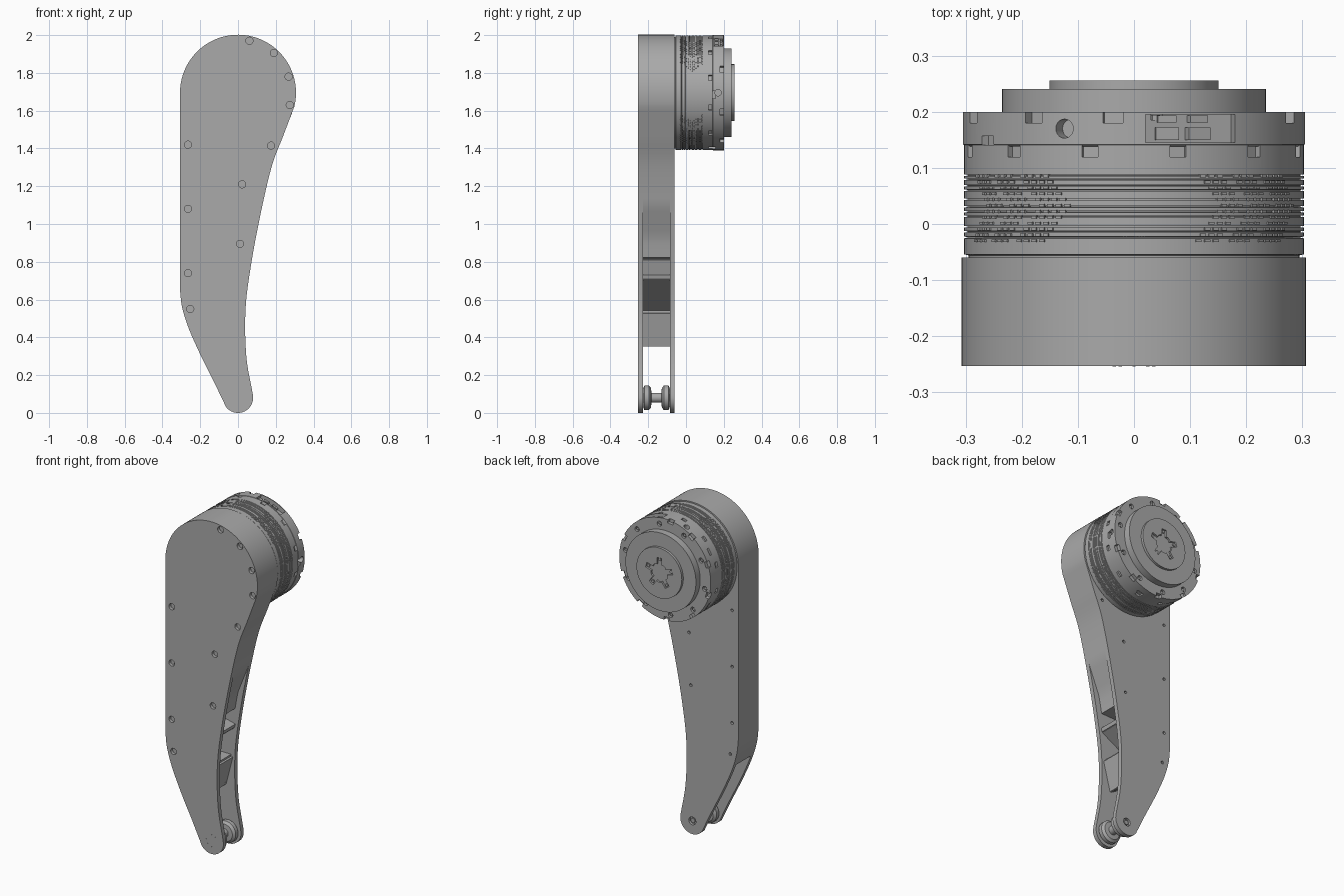
import bpy, bmesh, math
from math import sin, cos, pi, radians
from mathutils import Vector, Matrix

if "Cube" in bpy.data.objects:
    bpy.data.objects.remove(bpy.data.objects["Cube"])

grey = bpy.data.materials.new("mid grey")
grey.use_nodes = True
COLOUR = (0.4, 0.4, 0.4, 1)
grey.diffuse_color = COLOUR
grey.node_tree.nodes["Principled BSDF"].inputs["Base Color"].default_value = COLOUR

HUB_Z, FOOT_Z = 1.695, 0.08
FRONT, BACK = -0.253, -0.06
PLATE = 0.026


def finish(name, bm):
    bmesh.ops.recalc_face_normals(bm, faces=bm.faces)
    mesh = bpy.data.meshes.new(name)
    bm.to_mesh(mesh)
    bm.free()
    obj = bpy.data.objects.new(name, mesh)
    bpy.context.collection.objects.link(obj)
    mesh.materials.append(grey)
    return obj


def add_prism(bm, pts, y0, y1):
    """Extrude an outline of (x, z) points along y."""
    face = bm.faces.new([bm.verts.new((x, y0, z)) for x, z in pts])
    ext = bmesh.ops.extrude_face_region(bm, geom=[face])["geom"]
    bmesh.ops.translate(bm, vec=(0, y1 - y0, 0),
                        verts=[v for v in ext if isinstance(v, bmesh.types.BMVert)])


def prisms(name, items):
    bm = bmesh.new()
    for pts, y0, y1 in items:
        add_prism(bm, pts, y0, y1)
    return finish(name, bm)


def circle(x, z, r, n=20):
    return [(x + r * cos(2 * pi * i / n), z + r * sin(2 * pi * i / n)) for i in range(n)]


def lathe(name, profile, z, n=96):
    """Spin a closed profile of (radius, y) points about a y axis."""
    bm = bmesh.new()
    rings = [[bm.verts.new((r * cos(2 * pi * i / n), y, z + r * sin(2 * pi * i / n)))
              for i in range(n)] for r, y in profile]
    for a, b in zip(rings, rings[1:]):
        for i in range(n):
            j = (i + 1) % n
            bm.faces.new((a[i], a[j], b[j], b[i]))
    bm.faces.new(rings[0])
    bm.faces.new(rings[-1])
    return finish(name, bm)


def radial_boxes(name, items):
    """Boxes round the motor axis: angle, radius, y, radial, y and tangent sizes."""
    bm = bmesh.new()
    for ang, r, y, dr, dy, dt in items:
        m = (Matrix.Translation((0, y, HUB_Z)) @ Matrix.Rotation(-radians(ang), 4, 'Y')
             @ Matrix.Translation((r, 0, 0)) @ Matrix.Diagonal((dr, dy, dt, 1)))
        bmesh.ops.create_cube(bm, size=1, matrix=m)
    return finish(name, bm)


def cut(obj, cutter):
    mod = obj.modifiers.new("cut", 'BOOLEAN')
    mod.operation, mod.solver, mod.object = 'DIFFERENCE', 'EXACT', cutter
    bpy.context.view_layer.objects.active = obj
    bpy.ops.object.modifier_apply(modifier=mod.name)
    bpy.data.objects.remove(cutter)


def spline(pts, steps=8):
    """Smooth curve through points."""
    p = [Vector(q) for q in pts]
    p = [2 * p[0] - p[1]] + p + [2 * p[-1] - p[-2]]
    out = []
    for a, b, c, d in zip(p, p[1:], p[2:], p[3:]):
        for i in range(steps):
            t = i / steps
            out.append(tuple(b + (c - a) * t / 2 + (a - 2.5 * b + 2 * c - d / 2) * t * t
                             + (1.5 * (b - c) + (d - a) / 2) * t ** 3))
    return out + [pts[-1]]


def arc(z, r, a0, a1, n):
    return [(r * cos(radians(a0 + (a1 - a0) * i / n)),
             z + r * sin(radians(a0 + (a1 - a0) * i / n))) for i in range(n + 1)]


# Leg outline
right = spline([(0.29, 1.6), (0.237, 1.46), (0.18, 1.31), (0.123, 1.07), (0.07, 0.79),
                (0.04, 0.55), (0.044, 0.3), (0.078, 0.1)])
left = spline([(-0.07, 0.045), (-0.13, 0.17), (-0.2, 0.31), (-0.262, 0.45),
               (-0.296, 0.56), (-0.307, 0.65)])
foot = arc(FOOT_Z, 0.08, 0, -145, 20)
top = arc(HUB_Z, 0.307, 180, -14, 60)
outline = right + foot + left + top

front_plate = prisms("front_plate", [(outline, FRONT, FRONT + PLATE)])
back_plate = prisms("back_plate", [(outline, BACK - PLATE, BACK)])

# Solid upper spacer whose concave edge recedes below the shoulder
upper = [p for p in right if p[1] > 1.1]
inset = [(x - min(0.035, (1.1 - z) * 0.2), z) for x, z in right if 0.8 < z <= 1.1]
core = upper + inset + [(-0.307, 0.81)] + top
y0, y1 = FRONT + PLATE, BACK - PLATE
prisms("spacer_core", [(core, y0, y1)])

# Rear wall of the lower cavity, following the straight edge
edge = [p for p in left if p[1] > 0.47] + [(-0.307, 0.82)]
prisms("spacer_wall", [(edge + [(x + 0.035, z) for x, z in reversed(edge)], y0, y1)])


def strut(a, b, w=0.022):
    a, b = Vector(a), Vector(b)
    n = (b - a).orthogonal().normalized() * w / 2
    return [tuple(q) for q in (a + n, b + n, b - n, a - n)]


# Truss struts across the cavity
prisms("truss_struts", [(strut(a, b), y0, y1) for a, b in (
    ((0.04, 0.72), (-0.28, 0.8)), ((0.03, 0.715), (-0.28, 0.54)),
    ((0.015, 0.53), (-0.285, 0.53)), ((-0.27, 0.5), (-0.02, 0.36)),
    ((0.015, 0.53), (-0.03, 0.355)))])

# Screws: countersunk in front, small holes behind
screws = [(0.06, 1.97), (0.19, 1.905), (0.268, 1.78), (0.274, 1.63), (-0.265, 1.42),
          (0.175, 1.415), (0.022, 1.21), (-0.265, 1.08), (0.01, 0.895),
          (-0.265, 0.74), (-0.253, 0.55)]
cut(front_plate, prisms("hole_cutter", [(circle(x, z, 0.019), FRONT - 0.05, FRONT + 0.018)
                                        for x, z in screws]))
prisms("screw_heads", [(circle(x, z, 0.011, 12), FRONT + 0.012, FRONT + 0.02) for x, z in screws])
cut(back_plate, prisms("hole_cutter", [(circle(x, z, 0.009, 12), BACK - 0.015, BACK + 0.05)
                                       for x, z in screws if z < 1.45]
                       + [(circle(0, FOOT_Z, 0.024), BACK - 0.015, BACK + 0.05)]))
prisms("foot_bolt", [(circle(0, FOOT_Z, 0.015, 6), BACK - 0.02, BACK - 0.004)])

# Fine cross marks on the foot
prisms("foot_marks", [(circle(0.035 * cos(i * pi / 4), FOOT_Z + 0.035 * sin(i * pi / 4), 0.003, 6),
                       FRONT - 0.001, FRONT + 0.002) for i in range(8)])

# Foot axle with two flanged rollers
mid = (y0 + y1) / 2
half = [(0.05, y0), (0.066, y0 + 0.007), (0.066, y0 + 0.03), (0.052, y0 + 0.042),
        (0.026, y0 + 0.044)]
lathe("foot_rollers", half + [(r, 2 * mid - y) for r, y in reversed(half)], FOOT_Z, 48)

# Motor drum with three groups of cooling grooves
R = 0.303
profile = [(0.295, BACK - 0.005), (0.295, -0.056), (R, -0.054)]
for y in (-0.024, -0.014, -0.005, 0.014, 0.022, 0.031, 0.044, 0.06, 0.068, 0.08, 0.087):
    profile += [(R, y - 0.0015), (R - 0.006, y - 0.001), (R - 0.006, y + 0.001), (R, y + 0.0015)]
drum = lathe("motor_drum", profile + [(R, 0.141)], HUB_Z)
slots = [a for base in range(0, 360, 60) for a in (base + 15, base + 45)]
cut(drum, radial_boxes("slot_cutter", [(a, R, 0.134, 0.024, 0.03, 0.03) for a in slots]))

# Raised chevron slats on the drum's flanks
slats = []
for base in range(45, 360, 90):
    for row in range(12):
        y = -0.03 + row * 0.0105
        shift = abs(row - 6) * 1.6
        slats += [(base - 22 + shift + c * 3.2, R, y, 0.006, 0.005, 0.011)
                  for c in range(12) if c not in (4, 8)]
radial_boxes("cooling_slats", slats)

# Motor rear ring with edge notches, bolt pockets and a connector bay
ring = lathe("motor_ring", [(0.298, 0.138), (0.305, 0.142), (0.305, 0.2)], HUB_Z)
notches = [(a, 0.305, 0.195, 0.04, 0.03, 0.036) for a in (24, 97, 126, 160, 196, 232, 268, 304, 340)]
bay = (70, 0.302, 0.17, 0.06, 0.05, 0.17)
low = [(a, 0.305, 0.142, 0.03, 0.03, 0.04) for a in (149, 214, 286, 358)]
cut(ring, radial_boxes("notch_cutter", notches + [bay] + low))
pockets = [(0.268 * cos(radians(a)), HUB_Z + 0.268 * sin(radians(a))) for a in range(10, 370, 36)]
cut(ring, prisms("pocket_cutter", [(circle(x, z, 0.015, 14), 0.185, 0.25) for x, z in pockets]))
prisms("ring_bolts", [(circle(x, z, 0.009, 6), 0.18, 0.194) for x, z in pockets])

# Side port drilled into the ring
bm = bmesh.new()
for a in (114, 0, 228):
    m = (Matrix.Translation((0, 0.17, HUB_Z)) @ Matrix.Rotation(-radians(a), 4, 'Y')
         @ Matrix.Translation((0.3, 0, 0)) @ Matrix.Rotation(pi / 2, 4, 'Y'))
    bmesh.ops.create_cone(bm, cap_ends=True, segments=20, radius1=0.017, radius2=0.017,
                          depth=0.05, matrix=m)
cut(ring, finish("port_cutter", bm))

# Connectors in the bay
radial_boxes("connectors", [(66, 0.277, 0.161, 0.022, 0.022, 0.042), (78, 0.277, 0.161, 0.022, 0.022, 0.042),
                            (66, 0.277, 0.187, 0.018, 0.012, 0.034), (78, 0.277, 0.187, 0.018, 0.012, 0.034)])

# Output hub and cap with a five-armed socket
lathe("output_hub", [(0.235, 0.195), (0.235, 0.241)], HUB_Z)
cap = lathe("hub_cap", [(0.151, 0.238), (0.151, 0.256)], HUB_Z)
star = []
for k in range(5):
    a = radians(90 + 72 * k)
    for r, da in ((0.056, -0.5), (0.052, -0.3), (0.092, -0.17), (0.092, 0.17), (0.052, 0.3), (0.056, 0.5)):
        star.append((r * cos(a + da), HUB_Z + r * sin(a + da)))
cut(cap, prisms("star_cutter", [(star, 0.245, 0.3)]))
prisms("socket_bolts", [(circle(0.079 * cos(radians(90 + 72 * k)), HUB_Z + 0.079 * sin(radians(90 + 72 * k)),
                                0.009, 8), 0.24, 0.252) for k in range(5)])

# Smooth round surfaces, keep edges crisp
for obj in bpy.context.scene.objects:
    if obj.type == 'MESH':
        bpy.ops.object.select_all(action='DESELECT')
        obj.select_set(True)
        bpy.context.view_layer.objects.active = obj
        bpy.ops.object.shade_smooth_by_angle(angle=radians(30))
